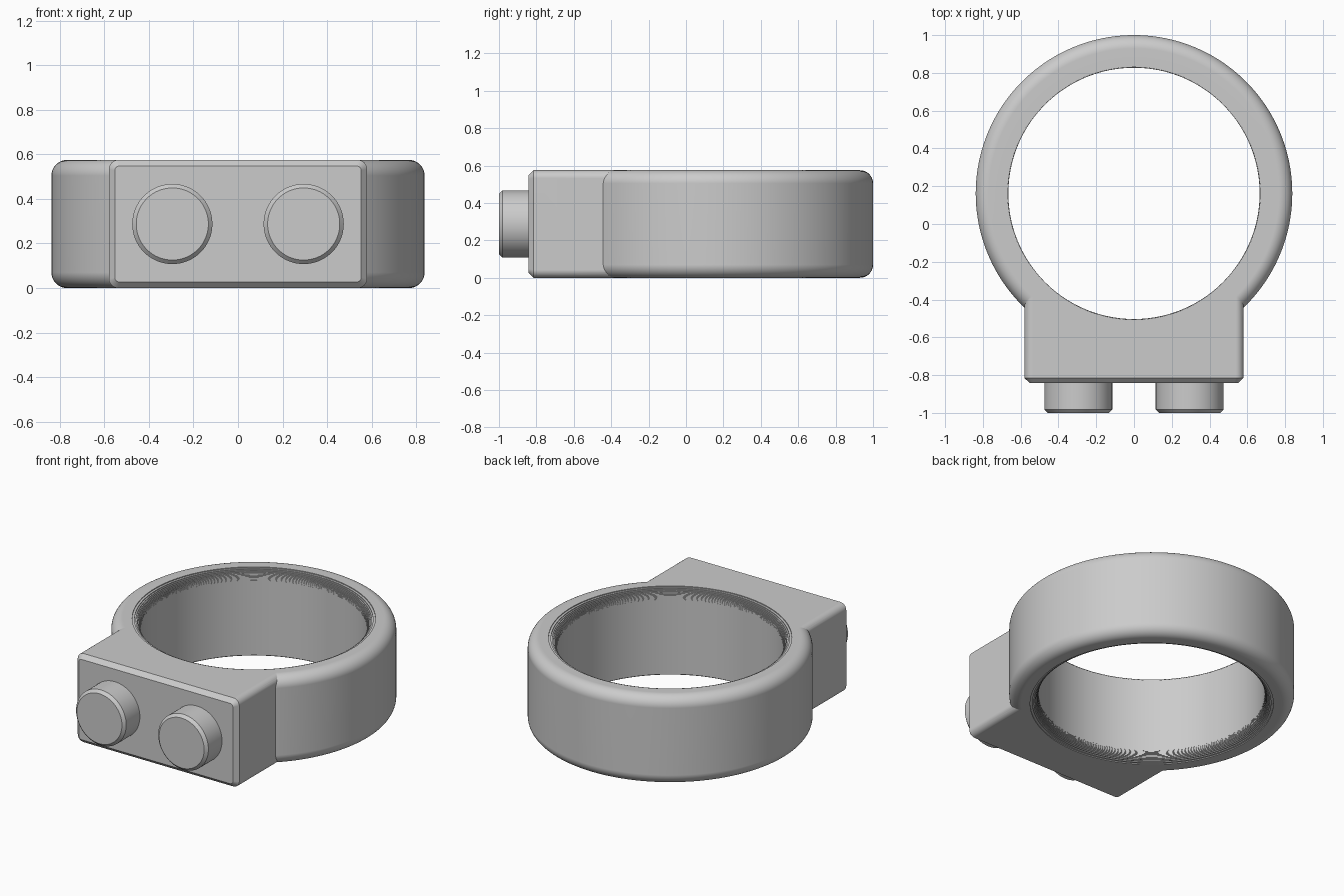
import bpy, bmesh
from math import sin, cos, pi, radians, sqrt
from mathutils import Matrix, Vector

if "Cube" in bpy.data.objects:
    bpy.data.objects.remove(bpy.data.objects["Cube"], do_unlink=True)

HEIGHT = 0.575
HALF = HEIGHT / 2
OUTER, BORE, FILLET = 0.838, 0.665, 0.07
AT_RING = Matrix.Translation((0, 0.162, 0))

grey = bpy.data.materials.new("plain grey")
grey.use_nodes = True
grey.diffuse_color = (0.6, 0.6, 0.6, 1)
grey.node_tree.nodes["Principled BSDF"].inputs["Base Color"].default_value = grey.diffuse_color


def loft(name, rings, closed=False):
    """Solid through a stack of equal-sized point rings, capped or closed on itself."""
    bm = bmesh.new()
    loops = [[bm.verts.new([round(c, 5) for c in p]) for p in ring] for ring in rings]
    n = len(loops[0])
    following = loops[1:] + loops[:1] if closed else loops[1:]
    for a, b in zip(loops, following):
        for i in range(n):
            j = (i + 1) % n
            bm.faces.new((a[i], a[j], b[j], b[i]))
    if not closed:
        bm.faces.new(loops[0])
        bm.faces.new(loops[-1])
    bmesh.ops.recalc_face_normals(bm, faces=bm.faces)
    mesh = bpy.data.meshes.new(name)
    bm.to_mesh(mesh)
    bm.free()
    mesh.materials.append(grey)
    obj = bpy.data.objects.new(name, mesh)
    bpy.context.collection.objects.link(obj)
    return obj


def lathe(name, profile, matrix, sides, closed=False):
    """Solid of revolution from (radius, height) points."""
    return loft(name, [[matrix @ Vector((r * cos(2 * pi * i / sides), r * sin(2 * pi * i / sides), z))
                        for i in range(sides)] for r, z in profile], closed)


def activate(obj):
    bpy.ops.object.select_all(action="DESELECT")
    obj.select_set(True)
    bpy.context.view_layer.objects.active = obj


def combine(obj, other, operation):
    mod = obj.modifiers.new(operation.lower(), "BOOLEAN")
    mod.operation, mod.solver, mod.object = operation, "EXACT", other
    activate(obj)
    bpy.ops.object.modifier_apply(modifier=mod.name)
    bpy.data.objects.remove(other, do_unlink=True)


# Ring: smooth rounded outer edges, inner lips rounded in fine steps
arc = [radians(9 * i) for i in range(11)]
outer = [(OUTER - FILLET + FILLET * sin(a), FILLET - FILLET * cos(a)) for a in arc]
STEPS = 12
step = FILLET / STEPS
lip = []
for i in range(STEPS):
    r = BORE + FILLET - sqrt(FILLET ** 2 - (FILLET - (i + 0.5) * step) ** 2)
    lip += [(r, i * step), (r, (i + 1) * step)]
lower = lip[::-1] + outer
upper = [(r, HEIGHT - z) for r, z in reversed(lower)]
body = lathe("ring_body", lower + upper, AT_RING, 160, closed=True)


# Front block: rounded long edges, chamfered front face
def rounded_section(y, half_w, half_h, radius):
    points = []
    for k, (sx, sz) in enumerate(((1, 1), (-1, 1), (-1, -1), (1, -1))):
        for i in range(7):
            a = radians(90 * k + 15 * i)
            points.append((sx * (half_w - radius) + radius * cos(a), y,
                           HALF + sz * (half_h - radius) + radius * sin(a)))
    return points


block = loft("front_block", [rounded_section(-0.842, 0.553, HALF - 0.027, 0.02),
                             rounded_section(-0.815, 0.58, HALF, 0.042),
                             rounded_section(-0.2, 0.58, HALF, 0.042)])

# Hollow the back of the block so that it ends inside the ring wall
hollow = lathe("hollow_cutter", [(0.752, -0.1), (0.752, HEIGHT + 0.1)], AT_RING, 160)
combine(block, hollow, "DIFFERENCE")
combine(body, block, "UNION")

# Two round buttons with chamfered rims
buttons = []
for side, x in (("right", -0.295), ("left", 0.295)):
    place = Matrix.Translation((x, -0.82, HALF)) @ Matrix.Rotation(radians(90), 4, "X")
    buttons.append(lathe(side + "_button", [(0.18, 0), (0.18, 0.162), (0.162, 0.18)], place, 64))

for obj in [body] + buttons:
    activate(obj)
    bpy.ops.object.shade_smooth_by_angle(angle=radians(30))
    flat = obj.modifiers.new("even_shading", "WEIGHTED_NORMAL")
    flat.keep_sharp = True
